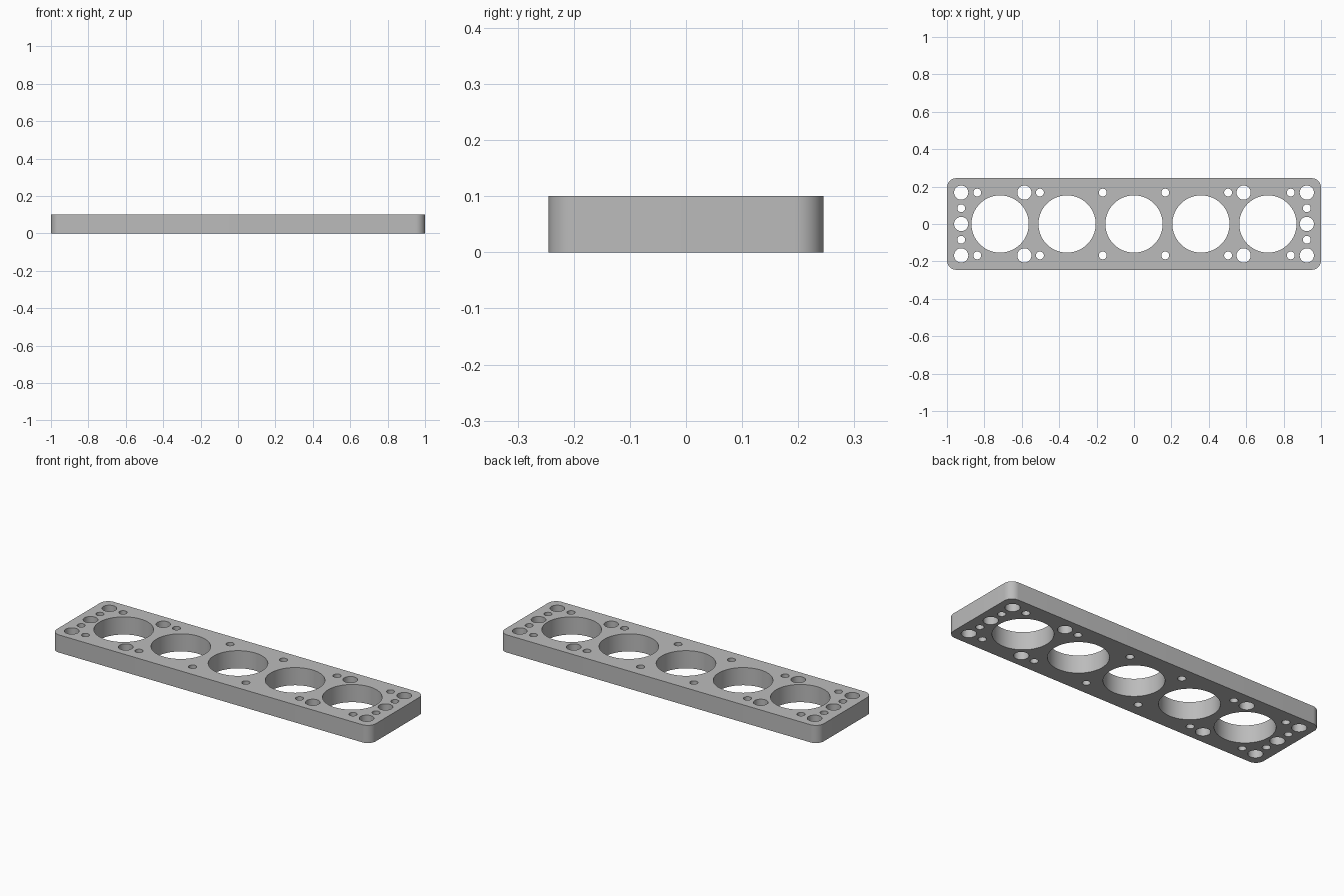
import bpy
import bmesh
from math import cos, sin, pi, radians

cube = bpy.data.objects.get("Cube")
if cube:
    bpy.data.objects.remove(cube, do_unlink=True)

HALF_X, HALF_Y, THICK, CORNER = 1.0, 0.245, 0.1, 0.05
BORE_R, BOLT_R, PIN_R = 0.153, 0.038, 0.021
END_X, ROW_Y = 0.924, 0.168

# Grey metal
metal = bpy.data.materials.new("grey metal")
metal.use_nodes = True
grey = (0.5, 0.5, 0.5, 1.0)
metal.diffuse_color = grey
metal.node_tree.nodes["Principled BSDF"].inputs["Base Color"].default_value = grey

outline = bpy.data.curves.new("plate_profile", "CURVE")
outline.dimensions = "2D"
outline.fill_mode = "BOTH"
outline.extrude = THICK / 2


def add_loop(points):
    spline = outline.splines.new("POLY")
    spline.points.add(len(points) - 1)
    for point, (x, y) in zip(spline.points, points):
        point.co = (x, y, 0, 1)
    spline.use_cyclic_u = True


def arc(cx, cy, r, start, sweep, steps):
    return [(cx + r * cos(start + sweep * i / steps),
             cy + r * sin(start + sweep * i / steps)) for i in range(steps + 1)]


def add_hole(x, y, r, sides):
    add_loop(arc(x, y, r, 0, 2 * pi, sides)[:-1])


# Rounded outer edge
edge = []
for k, (sx, sy) in enumerate([(1, 1), (-1, 1), (-1, -1), (1, -1)]):
    edge += arc(sx * (HALF_X - CORNER), sy * (HALF_Y - CORNER),
                CORNER, k * pi / 2, pi / 2, 10)
add_loop(edge)

# Row of five large bores
for i in range(-2, 3):
    add_hole(i * 0.358, 0, BORE_R, 72)

# Bolt and pin holes, mirrored left to right and front to back
for sx in (-1, 1):
    add_hole(sx * END_X, 0, BOLT_R, 36)
    for sy in (-1, 1):
        for x in (END_X, 0.586):
            add_hole(sx * x, sy * ROW_Y, BOLT_R, 36)
        for x in (0.167, 0.503, 0.838):
            add_hole(sx * x, sy * ROW_Y, PIN_R, 28)
        add_hole(sx * END_X, sy * ROW_Y / 2, PIN_R, 28)

# Turn the profile into a solid plate resting on the ground
source = bpy.data.objects.new("plate_profile", outline)
bpy.context.collection.objects.link(source)
bpy.context.view_layer.update()
bm = bmesh.new()
bm.from_mesh(source.to_mesh())
source.to_mesh_clear()
bpy.data.objects.remove(source, do_unlink=True)
bmesh.ops.remove_doubles(bm, verts=bm.verts, dist=0.0001)
bmesh.ops.recalc_face_normals(bm, faces=bm.faces)
bmesh.ops.translate(bm, verts=bm.verts, vec=(0, 0, THICK / 2))
mesh = bpy.data.meshes.new("drilled_plate")
bm.to_mesh(mesh)
bm.free()

mesh.materials.clear()
mesh.materials.append(metal)
plate = bpy.data.objects.new("drilled_plate", mesh)
bpy.context.collection.objects.link(plate)
bpy.context.view_layer.objects.active = plate
plate.select_set(True)
bpy.ops.object.shade_smooth_by_angle(angle=radians(30))
